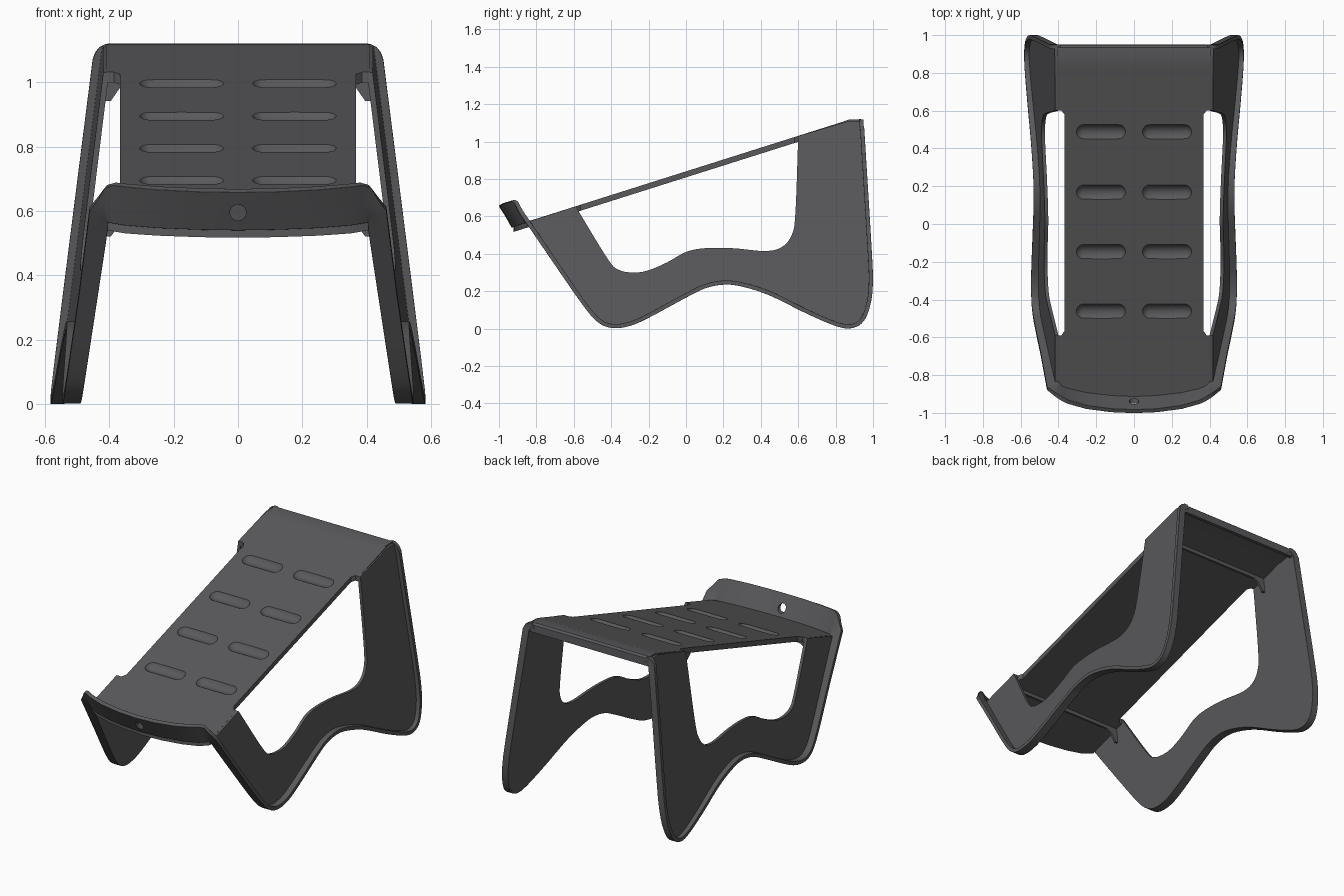
import bpy, bmesh
from mathutils import Vector

cube = bpy.data.objects.get("Cube")
if cube:
    bpy.data.objects.remove(cube, do_unlink=True)

GREY = (0.1, 0.1, 0.106, 1)
mat = bpy.data.materials.new("dark grey plastic")
mat.use_nodes = True
mat.diffuse_color = GREY
bsdf = mat.node_tree.nodes["Principled BSDF"]
bsdf.inputs["Base Color"].default_value = GREY
bsdf.inputs["Roughness"].default_value = 0.6


def tray_z(y):
    """Height of the sloping top surface."""
    return 0.575 + 0.3165 * (y + 0.84)


def wall_x(y, z):
    """Side walls splay outward below the top surface."""
    return 0.40 + 0.125 * (tray_z(y) - z)


def smooth_path(points, steps=5):
    """Catmull-Rom curve through the points."""
    pts = [Vector(p) for p in points]
    pts = [2 * pts[0] - pts[1]] + pts + [2 * pts[-1] - pts[-2]]
    out = []
    for a, b, c, d in zip(pts, pts[1:], pts[2:], pts[3:]):
        for i in range(steps):
            t = i / steps
            out.append(b + (c - a) * t / 2 + (a * 2 - b * 5 + c * 4 - d) * t * t / 2
                       + (b * 3 - a - c * 3 + d) * t ** 3 / 2)
    return out + [pts[-2]]


def finish(name, bm):
    bmesh.ops.recalc_face_normals(bm, faces=bm.faces)
    me = bpy.data.meshes.new(name)
    bm.to_mesh(me)
    bm.free()
    me.materials.append(mat)
    ob = bpy.data.objects.new(name, me)
    bpy.context.collection.objects.link(ob)
    return ob


def prism(name, points, shift):
    """Extrude a flat outline by a vector."""
    bm = bmesh.new()
    face = bm.faces.new([bm.verts.new(p) for p in points])
    new = bmesh.ops.extrude_face_region(bm, geom=[face])["geom"]
    bmesh.ops.translate(bm, vec=shift, verts=[v for v in new if isinstance(v, bmesh.types.BMVert)])
    return finish(name, bm)


def select(ob):
    bpy.ops.object.select_all(action='DESELECT')
    ob.select_set(True)
    bpy.context.view_layer.objects.active = ob


def shade(ob):
    select(ob)
    bpy.ops.object.shade_smooth_by_angle(angle=0.6)


def mirror(ob):
    m = ob.modifiers.new("mirror", 'MIRROR')
    m.merge_threshold = 0.001


def cut(ob, cutter):
    m = ob.modifiers.new("cut", 'BOOLEAN')
    m.operation = 'DIFFERENCE'
    m.object = cutter
    select(ob)
    bpy.ops.object.modifier_apply(modifier=m.name)
    bpy.data.objects.remove(cutter, do_unlink=True)


# Side walls: wavy lower edge and a large opening, as (y, z) curves
lower_edge = smooth_path([
    (-0.845, 0.572), (-0.66, 0.3), (-0.53, 0.115), (-0.46, 0.04), (-0.39, 0.014),
    (-0.3, 0.026), (-0.2, 0.07), (0, 0.178), (0.1, 0.226), (0.2, 0.246),
    (0.3, 0.236), (0.45, 0.188), (0.65, 0.09), (0.8, 0.026), (0.88, 0.013),
    (0.94, 0.045), (0.975, 0.13), (0.988, 0.24), (0.982, 0.42), (0.942, 1.07)])
opening = smooth_path([
    (0.6, 1.03), (0.585, 0.62), (0.565, 0.5), (0.51, 0.435), (0.42, 0.415),
    (0.25, 0.43), (0.1, 0.43), (0, 0.41), (-0.1, 0.355), (-0.2, 0.312),
    (-0.28, 0.3), (-0.36, 0.315), (-0.42, 0.375), (-0.59, 0.654)])
outline = lower_edge + [Vector((0.94, 1.11)), Vector((0.87, 1.11))] + opening
walls = prism("side_walls", [(wall_x(y, z), y, z) for y, z in outline], (0.018, 0, 0))
mirror(walls)
shade(walls)

# Rim: front stop lip that turns into the outward flange of the walls
lip = [((0, -0.922, 0.545), (0, -0.07, 0.118)),
       ((0.12, -0.917, 0.547), (0, -0.07, 0.118)),
       ((0.25, -0.902, 0.552), (0, -0.068, 0.119)),
       ((0.35, -0.88, 0.56), (0, -0.062, 0.12)),
       ((0.38, -0.868, 0.565), (0.004, -0.056, 0.119)),
       ((0.394, -0.858, 0.568), (0.016, -0.05, 0.108)),
       ((0.4, -0.85, 0.57), (0.034, -0.04, 0.07))]
rows = [(Vector(b), Vector(b) + Vector(o)) for b, o in lip]
for i, (y, z) in enumerate(lower_edge):
    fade = max(0, 1 - i / 4)
    base = Vector((wall_x(y, z), y, z))
    rows.append((base, base + Vector((0.052 - 0.01 * y, -0.025 * fade, 0.035 * fade))))
# Rounded top corner behind the tray
for bx, bz, ox, oz in [(0.4, 1.085, 0.044, 0.005), (0.395, 1.09, 0.036, 0.018),
                       (0.385, 1.09, 0.026, 0.028), (0.37, 1.08, 0.02, 0.038)]:
    base = Vector((bx, 0.938, bz))
    rows.append((base, base + Vector((ox, 0, oz))))
bm = bmesh.new()
grid = [[bm.verts.new(a.lerp(b, t / 3)) for t in range(4)] for a, b in rows]
for r, s in zip(grid, grid[1:]):
    for k in range(3):
        bm.faces.new((r[k], r[k + 1], s[k + 1], s[k]))
rim = finish("rim_and_front_lip", bm)
mirror(rim)
solid = rim.modifiers.new("thickness", 'SOLIDIFY')
solid.thickness = 0.022
solid.offset = 0
select(rim)
for m in list(rim.modifiers):
    bpy.ops.object.modifier_apply(modifier=m.name)
bpy.ops.mesh.primitive_cylinder_add(vertices=24, radius=0.025, depth=0.3,
                                    location=(0, -0.96, 0.595), rotation=(1.5708, 0, 0))
cut(rim, bpy.context.object)
bevel = rim.modifiers.new("soft_edges", 'BEVEL')
bevel.width = 0.005
bevel.segments = 2
bevel.limit_method = 'ANGLE'
bevel.angle_limit = 0.9
shade(rim)

# Tray: sloping plate, curved in front and narrowed beside the openings
half = [(0.12, -0.917), (0.25, -0.902), (0.35, -0.88), (0.405, -0.85),
        (0.405, -0.59), (0.385, -0.59), (0.367, -0.565), (0.367, 0.58),
        (0.385, 0.6), (0.41, 0.6), (0.41, 0.87)]
plan = [(0, -0.922)] + half + [(-x, y) for x, y in reversed(half)]
tray = prism("tray", [(x, y, tray_z(y)) for x, y in plan], (0, 0, -0.032))

# Shallow rounded grooves, two columns of four
for y in (-0.47, -0.155, 0.16, 0.48):
    for side in (-1, 1):
        bm = bmesh.new()
        bmesh.ops.create_uvsphere(bm, u_segments=24, v_segments=16, radius=0.05)
        for v in bm.verts:
            if abs(v.co.x) < 0.001:
                continue
            v.co.x += 0.09 if v.co.x > 0 else -0.09
        bmesh.ops.translate(bm, verts=bm.verts, vec=(0.175 * side, y, tray_z(y) + 0.031))
        cut(tray, finish("groove_cutter", bm))
shade(tray)

# Rear edge: flat top with a short skirt
rear = [(0.82, 1.1), (0.87, 1.117), (0.935, 1.12), (0.947, 1.11),
        (0.949, 1.065), (0.927, 1.065), (0.925, 1.088), (0.84, 1.07)]
shade(prism("rear_edge", [(-0.405, y, z) for y, z in rear], (0.81, 0, 0)))

# Thin cross ribs with corner gussets under the tray
for name, y in (("front_rib", -0.65), ("rear_rib", 0.68)):
    z = tray_z(y) - 0.015
    arm = [(0.4, z), (0.412, z - 0.1), (0.395, z - 0.1), (0.36, z - 0.05), (0.33, z - 0.035)]
    loop = arm + [(-x, h) for x, h in reversed(arm)]
    prism(name, [(x, y, h) for x, h in loop], (0, 0.014, 0))
